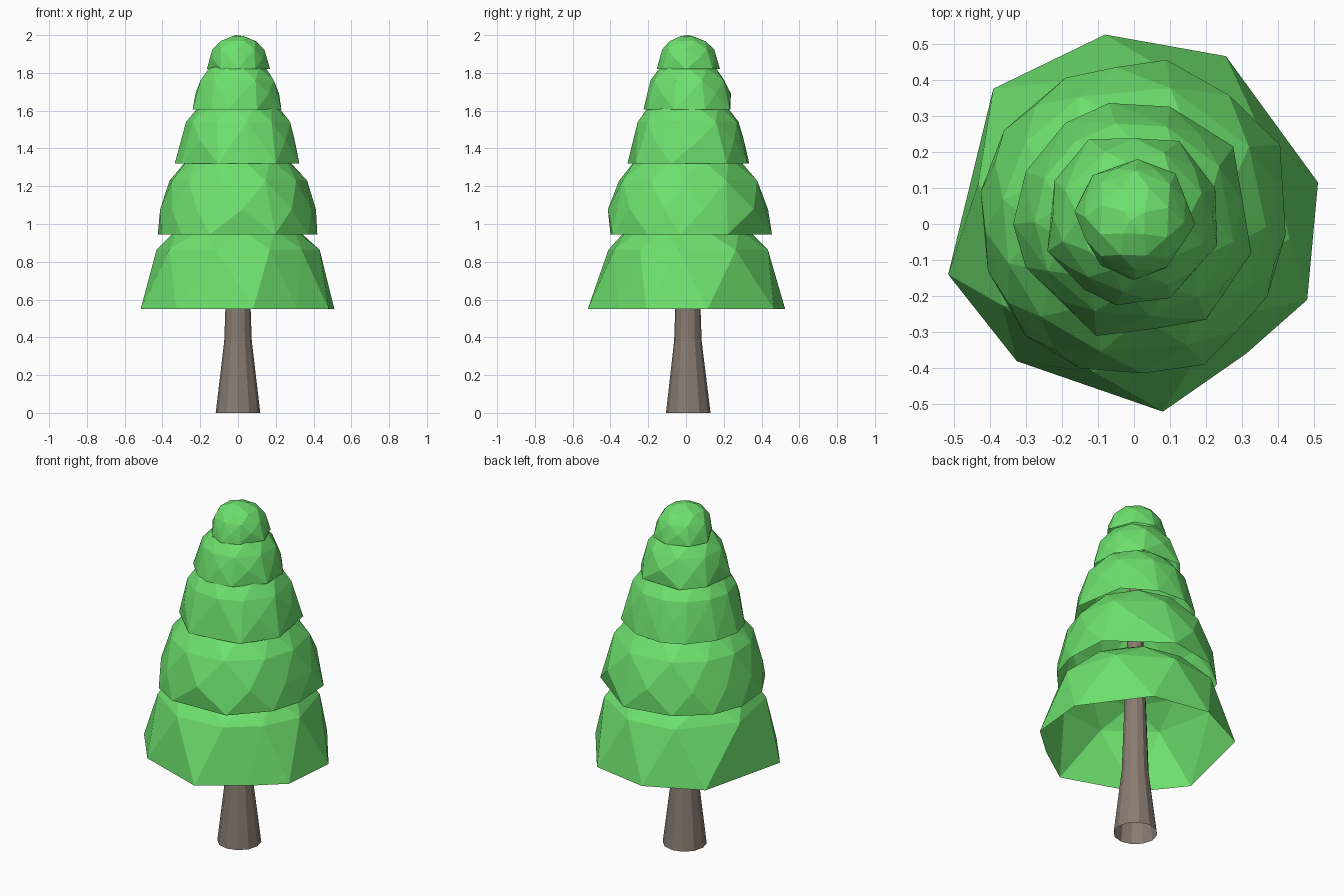
import bpy, bmesh, math
from mathutils import Vector

if "Cube" in bpy.data.objects:
    bpy.data.objects.remove(bpy.data.objects["Cube"])


def material(name, color):
    m = bpy.data.materials.new(name)
    m.diffuse_color = color
    m.use_nodes = True
    m.node_tree.nodes["Principled BSDF"].inputs["Base Color"].default_value = m.diffuse_color
    return m


def add_object(name, bm, mat):
    me = bpy.data.meshes.new(name)
    bm.to_mesh(me)
    bm.free()
    ob = bpy.data.objects.new(name, me)
    bpy.context.collection.objects.link(ob)
    me.materials.append(mat)


def midpoints(ring):
    """Half-step ring between neighbouring corners, pushed out to their mean radius."""
    out = []
    for a, b in zip(ring, ring[1:] + ring[:1]):
        out.append((a + b).normalized() * (a.length + b.length) / 2)
    return out


def foliage(name, z0, height, rim, levels, mat):
    """Faceted open-bottomed dome over an irregular rim."""
    bm = bmesh.new()
    ring = [Vector(p) for p in rim]
    for p in ring:
        bm.verts.new((p.x, p.y, z0))
    for t, scale in levels:
        ring = midpoints(ring)
        if scale < 0.5:
            ring = ring[::2]
        for p in ring:
            bm.verts.new((p.x * scale, p.y * scale, z0 + height * t))
    bm.verts.new((-0.01, 0.01, z0 + height))
    bmesh.ops.convex_hull(bm, input=bm.verts[:])
    base = [f for f in bm.faces if all(v.co.z < z0 + 1e-4 for v in f.verts)]
    bmesh.ops.delete(bm, geom=base, context='FACES')
    bmesh.ops.delete(bm, geom=[v for v in bm.verts if not v.link_faces], context='VERTS')
    bmesh.ops.recalc_face_normals(bm, faces=bm.faces[:])
    add_object(name, bm, mat)


green = material("leaf_green", (0.155, 0.76, 0.155, 1))
brown = material("bark_brown", (0.25, 0.2, 0.165, 1))

# Foliage tiers: name, base height, dome height, rim corners seen from above
tiers = [
    ("foliage_bottom", 0.55, 0.54,
     [(.51, .115), (.255, .465), (-.08, .525), (-.39, .375), (-.515, -.14),
      (-.325, -.38), (.08, -.52), (.31, -.36), (.48, -.21)]),
    ("foliage_lower", 0.945, 0.49,
     [(.405, .22), (.09, .455), (-.19, .405), (-.36, .26), (-.425, .09),
      (-.405, -.13), (-.3, -.31), (-.15, -.4), (.195, -.39), (.37, -.2), (.42, -.03)]),
    ("foliage_middle", 1.32, 0.38,
     [(.275, .215), (.1, .325), (-.07, .335), (-.19, .28), (-.3, .145), (-.335, 0),
      (-.3, -.12), (-.105, -.31), (.06, -.29), (.2, -.265), (.325, -.08)]),
    ("foliage_upper", 1.605, 0.27,
     [(.225, .1), (.125, .23), (-.125, .235), (-.22, .12), (-.24, -.075),
      (-.14, -.18), (-.05, -.225), (.1, -.205), (.23, -.06)]),
    ("foliage_top", 1.82, 0.18,
     [(.115, .14), (.01, .18), (-.115, .135), (-.165, .035), (-.09, -.115),
      (0, -.155), (.09, -.12), (.17, 0)]),
]
full = [(0.27, 0.96), (0.58, 0.85), (0.82, 0.61), (0.97, 0.25)]
slim = [(0.32, 0.9), (0.58, 0.83), (0.82, 0.61), (0.97, 0.25)]
flared = [(0.58, 0.83), (0.78, 0.62), (0.95, 0.3)]
domes = [flared, full, slim, slim, slim]
for (name, z0, height, rim), levels in zip(tiers, domes):
    foliage(name, z0, height, rim, levels, green)

# Trunk: flared tapering tube, mostly hidden in the foliage
sides = 12
bm = bmesh.new()
rings = []
for z, r, y in [(0, .118, .012), (.38, .073, .01), (.55, .067, .01), (1.85, .02, .01)]:
    rings.append([bm.verts.new((r * math.cos(2 * math.pi * i / sides),
                                r * math.sin(2 * math.pi * i / sides) + y, z))
                  for i in range(sides)])
for lo, hi in zip(rings, rings[1:]):
    for i in range(sides):
        j = (i + 1) % sides
        bm.faces.new((lo[i], lo[j], hi[j], hi[i]))
bm.faces.new(rings[-1])
add_object("trunk", bm, brown)
